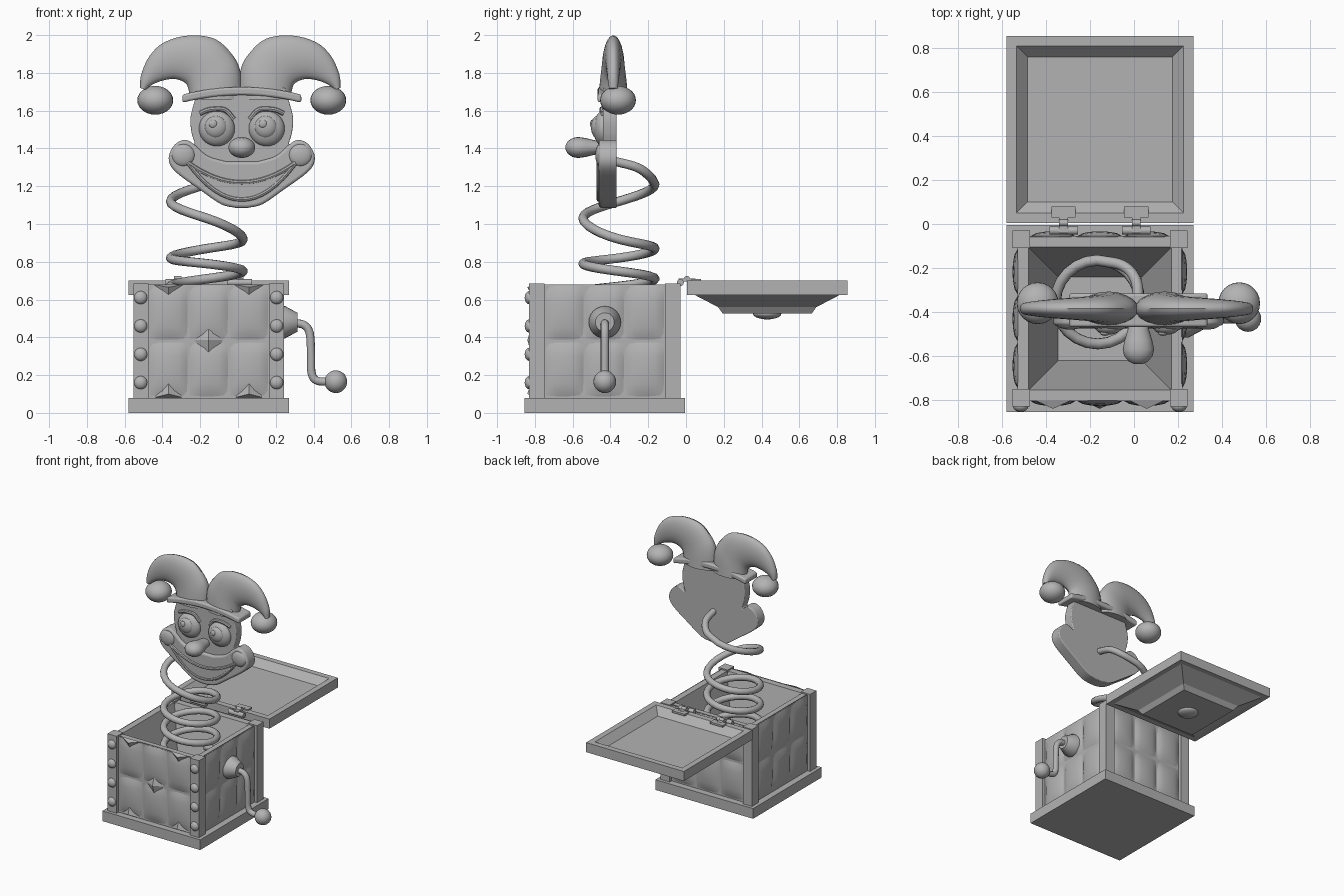
import bpy, bmesh, math
from mathutils import Vector

cube = bpy.data.objects.get("Cube")
if cube:
    bpy.data.objects.remove(cube)

grey = bpy.data.materials.new("plain_grey")
grey.use_nodes = True
COLOUR = (0.45, 0.45, 0.45, 1)
grey.diffuse_color = COLOUR
grey.node_tree.nodes["Principled BSDF"].inputs["Base Color"].default_value = COLOUR

BX, BY = -0.155, -0.43    # box centre
HX, HY = 0.02, -0.385     # head centre


def make(name, bm, smooth=True, bevel=0):
    bmesh.ops.recalc_face_normals(bm, faces=bm.faces)
    mesh = bpy.data.meshes.new(name)
    bm.to_mesh(mesh)
    bm.free()
    mesh.materials.append(grey)
    ob = bpy.data.objects.new(name, mesh)
    bpy.context.collection.objects.link(ob)
    if bevel:
        mod = ob.modifiers.new("bevel", "BEVEL")
        mod.width, mod.segments, mod.limit_method = bevel, 3, "ANGLE"
    if smooth:
        bpy.ops.object.select_all(action="DESELECT")
        ob.select_set(True)
        bpy.context.view_layer.objects.active = ob
        bpy.ops.object.shade_smooth_by_angle(angle=math.radians(40))
    return ob


def loft(name, rings, smooth=True, caps=True, bevel=0):
    bm = bmesh.new()
    rows = [[bm.verts.new(p) for p in ring] for ring in rings]
    n = len(rows[0])
    for a, b in zip(rows, rows[1:]):
        for i in range(n):
            j = (i + 1) % n
            bm.faces.new((a[i], a[j], b[j], b[i]))
    if caps:
        bm.faces.new(rows[0])
        bm.faces.new(rows[-1])
    return make(name, bm, smooth, bevel)


def square(x, y, half, z):
    return [(x + sx * half, y + sy * half, z) for sx, sy in ((-1, -1), (1, -1), (1, 1), (-1, 1))]


def box(name, x0, x1, y0, y1, z0, z1):
    ring = lambda z: [(x0, y0, z), (x1, y0, z), (x1, y1, z), (x0, y1, z)]
    return loft(name, [ring(z0), ring(z1)], False)


def ball(name, centre, radii):
    bm = bmesh.new()
    bmesh.ops.create_uvsphere(bm, u_segments=24, v_segments=14, radius=1)
    bmesh.ops.scale(bm, vec=radii, verts=bm.verts)
    bmesh.ops.translate(bm, vec=centre, verts=bm.verts)
    return make(name, bm)


def plate(name, outline, y0, y1, bevel=0.0):
    return loft(name, [[(x, y, z) for x, z in outline] for y in (y0, y1)], bevel=bevel)


def spline(points, steps=6):
    pts = [Vector(p) for p in points]
    pts = [2 * pts[0] - pts[1]] + pts + [2 * pts[-1] - pts[-2]]
    out = []
    for a, b, c, d in zip(pts, pts[1:], pts[2:], pts[3:]):
        for s in range(steps):
            t = s / steps
            out.append(0.5 * (2 * b + (c - a) * t + (2 * a - 5 * b + 4 * c - d) * t * t
                              + (3 * b - a - 3 * c + d) * t ** 3))
    return out + [pts[-2]]


def tube(name, path, radius, sides=10):
    path = [Vector(p) for p in path]
    rings, normal = [], None
    for i, p in enumerate(path):
        tan = (path[min(i + 1, len(path) - 1)] - path[max(i - 1, 0)]).normalized()
        normal = tan.orthogonal() if normal is None else normal - tan * normal.dot(tan)
        normal.normalize()
        side = tan.cross(normal)
        rings.append([p + radius * (math.cos(a) * normal + math.sin(a) * side)
                      for a in (k * math.tau / sides for k in range(sides))])
    return loft(name, rings)


# Box: base slab, hollow body and corner posts
loft("base", [square(BX, BY, 0.425, z) for z in (0, 0.08)], False)
loft("box_body", [square(BX, BY, h, z) for h, z in
                  ((0.375, 0.08), (0.375, 0.675), (0.325, 0.675), (0.19, 0.2))], False)
for sx in (-1, 1):
    for sy in (-1, 1):
        loft("corner_post", [square(BX + sx * 0.358, BY + sy * 0.36, 0.04, z)
                             for z in (0.08, 0.685)], False)
    for k in range(4):
        ball("rivet", (BX + sx * 0.36, -0.828, 0.16 + 0.15 * k), (0.035, 0.026, 0.035))


# Padded panels, three by two on each wall
def padded_wall(turn):
    bm = bmesh.new()
    n, cw, ch = 8, 0.213, 0.3
    for col in range(3):
        for row in range(2):
            grid = []
            for i in range(n + 1):
                for j in range(n + 1):
                    u, v = i / n, j / n
                    out = 0.372 + 0.025 * (math.sin(math.pi * v) * math.sin(math.pi * u)) ** 0.5
                    x = (col - 1.5 + u) * cw
                    grid.append(bm.verts.new((BX + x * math.cos(turn) + out * math.sin(turn),
                                              BY + x * math.sin(turn) - out * math.cos(turn),
                                              0.08 + (row + v) * ch)))
            for i in range(n):
                for j in range(n):
                    a = i * (n + 1) + j
                    bm.faces.new((grid[a], grid[a + n + 1], grid[a + n + 2], grid[a + 1]))
    make("padded_wall", bm)


for q in range(4):
    padded_wall(q * math.pi / 2)


# Raised diamond and triangles on the front
def facet(name, outline, peak):
    bm = bmesh.new()
    rim = [bm.verts.new((x, -0.802, z)) for x, z in outline]
    top = bm.verts.new((peak[0], -0.84, peak[1]))
    for a, b in zip(rim, rim[1:] + rim[:1]):
        bm.faces.new((a, b, top))
    make(name, bm, False)


facet("front_diamond", [(BX - 0.08, 0.385), (BX, 0.26), (BX + 0.08, 0.385), (BX, 0.51)], (BX, 0.385))
for sx in (-1, 1):
    x = BX + sx * 0.213
    facet("lower_triangle", [(x - 0.08, 0.08), (x + 0.08, 0.08), (x, 0.22)], (x, 0.1))
    facet("upper_triangle", [(x - 0.08, 0.68), (x + 0.08, 0.68), (x, 0.59)], (x, 0.665))

# Open lid lying behind the box, with stepped outside and knob
loft("lid", [square(BX, 0.43, h, z) for h, z in
             ((0.235, 0.525), (0.26, 0.56), (0.385, 0.625), (0.425, 0.625), (0.425, 0.70),
              (0.38, 0.70), (0.33, 0.645))], False)
ball("lid_knob", (BX, 0.43, 0.525), (0.075, 0.075, 0.03))

# Hinges
for x in (-0.32, 0.01):
    tube("hinge_pin", [(x - 0.065, -0.03, 0.69), (x + 0.065, -0.03, 0.69)], 0.019)
    box("hinge_strap", x - 0.02, x + 0.02, -0.04, 0.05, 0.695, 0.712)
    box("hinge_leaf", x - 0.055, x + 0.055, 0.03, 0.08, 0.695, 0.71)
    tube("hinge_stop", [(x - 0.02, 0.005, 0.71), (x + 0.02, 0.005, 0.71)], 0.016)

# Crank
loft("crank_boss", [[(x, BY + r * math.cos(k * math.tau / 24), 0.48 + r * math.sin(k * math.tau / 24))
                     for k in range(24)] for x, r in ((0.22, 0.085), (0.25, 0.085), (0.315, 0.05))])
tube("crank_rod", spline([(0.3, BY, 0.475), (0.35, BY, 0.465), (0.38, BY, 0.42), (0.387, BY, 0.3),
                          (0.39, BY, 0.21), (0.42, BY, 0.17), (0.51, BY, 0.165)]), 0.022)
ball("crank_knob", (0.518, BY, 0.165), (0.06, 0.06, 0.06))

# Spring: heights at each quarter turn, in the order back, right, front, left
heights = [0.43, 0.47, 0.5, 0.53, 0.57, 0.6, 0.64, 0.67, 0.71, 0.75, 0.79, 0.82,
           0.87, 0.92, 1.03, 1.12, 1.21]
coil = [(-0.165 + 0.192 * math.sin(q * math.pi / 2), -0.355 + 0.19 * math.cos(q * math.pi / 2), z)
        for q, z in enumerate(heights)]
path = []
zs = spline([(q, z, 0) for q, z in enumerate(heights)])
for p in zs:
    a = p.x * math.pi / 2
    path.append((-0.165 + 0.192 * math.sin(a), -0.355 + 0.19 * math.cos(a), p.y))
path += spline([coil[-1], (-0.05, -0.19, 1.25), (0.01, -0.26, 1.30), (0.02, -0.39, 1.335)])[1:]
tube("spring", path, 0.025)


# Face: mirrored outline with cheeks, and a thicker jaw in front
def mirrored(half):
    line = [(p.x, p.y) for p in spline([(x, z, 0) for x, z in half], 4)]
    return [(HX + x, z) for x, z in line] + [(HX - x, z) for x, z in reversed(line)]


jaw = [(0.03, 1.085), (0.11, 1.105), (0.22, 1.18), (0.355, 1.28), (0.387, 1.35),
       (0.355, 1.42), (0.3, 1.445), (0.25, 1.42)]
plate("head", mirrored(jaw + [(0.265, 1.48), (0.272, 1.56), (0.25, 1.65), (0.23, 1.72)]),
      -0.44, -0.367, 0.015)
plate("jaw", mirrored(jaw + [(0.18, 1.36), (0.08, 1.33)]), -0.462, -0.40, 0.015)

# Mouth: teeth plate with an upper and a lower lip
arc = lambda z, half=0.285: [(HX + half * t / 8, z + (1.325 - z) * (t / 8) ** 2) for t in range(-8, 9)]
plate("teeth", arc(1.215) + arc(1.14)[::-1][1:-1], -0.468, -0.45)
for name, z in (("upper_lip", 1.22), ("lower_lip", 1.13)):
    tube(name, [(x, -0.462, h) for x, h in arc(z)], 0.012, 8)

# Cheeks, eyes and brows
for s in (-1, 1):
    ball("cheek", (HX + s * 0.31, -0.455, 1.365), (0.062, 0.025, 0.06))
    ex = HX + s * 0.132
    ball("eye", (ex, -0.44, 1.505), (0.095, 0.05, 0.093))
    ball("iris", (ex - 0.005, -0.468, 1.513), (0.06, 0.035, 0.06))
    ball("eye_glint", (ex - 0.02, -0.496, 1.53), (0.022, 0.012, 0.022))
    tube("brow", spline([(ex - 0.09, -0.44, 1.57 - s * 0.015), (ex - 0.04, -0.445, 1.605),
                         (ex + 0.04, -0.445, 1.605), (ex + 0.09, -0.44, 1.57 + s * 0.015)]), 0.013, 8)

# Nose: bulb on a narrower stem
loft("nose", [[(HX + 1.15 * r * math.cos(k * math.tau / 20), y, 1.405 + 0.9 * r * math.sin(k * math.tau / 20))
               for k in range(20)] for y, r in
              ((-0.44, 0.036), (-0.48, 0.042), (-0.53, 0.055), (-0.57, 0.062), (-0.6, 0.056),
               (-0.625, 0.038), (-0.637, 0.015))])

# Hat: curved horns lofted between an outer and an inner edge
outer = [(-0.01, 1.66), (0.0, 1.81), (0.045, 1.9), (0.135, 1.98), (0.27, 1.998), (0.4, 1.963),
         (0.48, 1.89), (0.525, 1.79), (0.53, 1.72)]
inner = [(0.265, 1.66), (0.27, 1.69), (0.275, 1.715), (0.285, 1.74), (0.315, 1.76),
         (0.36, 1.768), (0.42, 1.757), (0.47, 1.735), (0.5, 1.71)]
for s in (-1, 1):
    rings = []
    rails = [spline([(x, z, 0) for x, z in rail], 4) for rail in (outer, inner)]
    for i, (a, b) in enumerate(zip(*rails)):
        depth = 0.078 - 0.056 * i / (len(rails[0]) - 1)
        mid, half = (a + b) / 2, (a - b) / 2
        ring = []
        for k in range(20):
            t = k * math.tau / 20
            p = mid + half * math.cos(t)
            ring.append((0.012 + s * p.x, HY + depth * math.sin(t), p.y))
        rings.append(ring)
    loft("hat_horn", rings)
    ball("hat_bobble", (0.02 + s * 0.458, -0.36, 1.655), (0.095, 0.095, 0.076))

# Hat band: arched strip wrapping front and back
band = lambda z: [(HX + 0.315 * t / 8, z + 0.04 * (1 - (t / 8) ** 2)) for t in range(-8, 9)]
plate("hat_band", band(1.642) + band(1.685)[::-1], -0.468, -0.315, 0.012)
